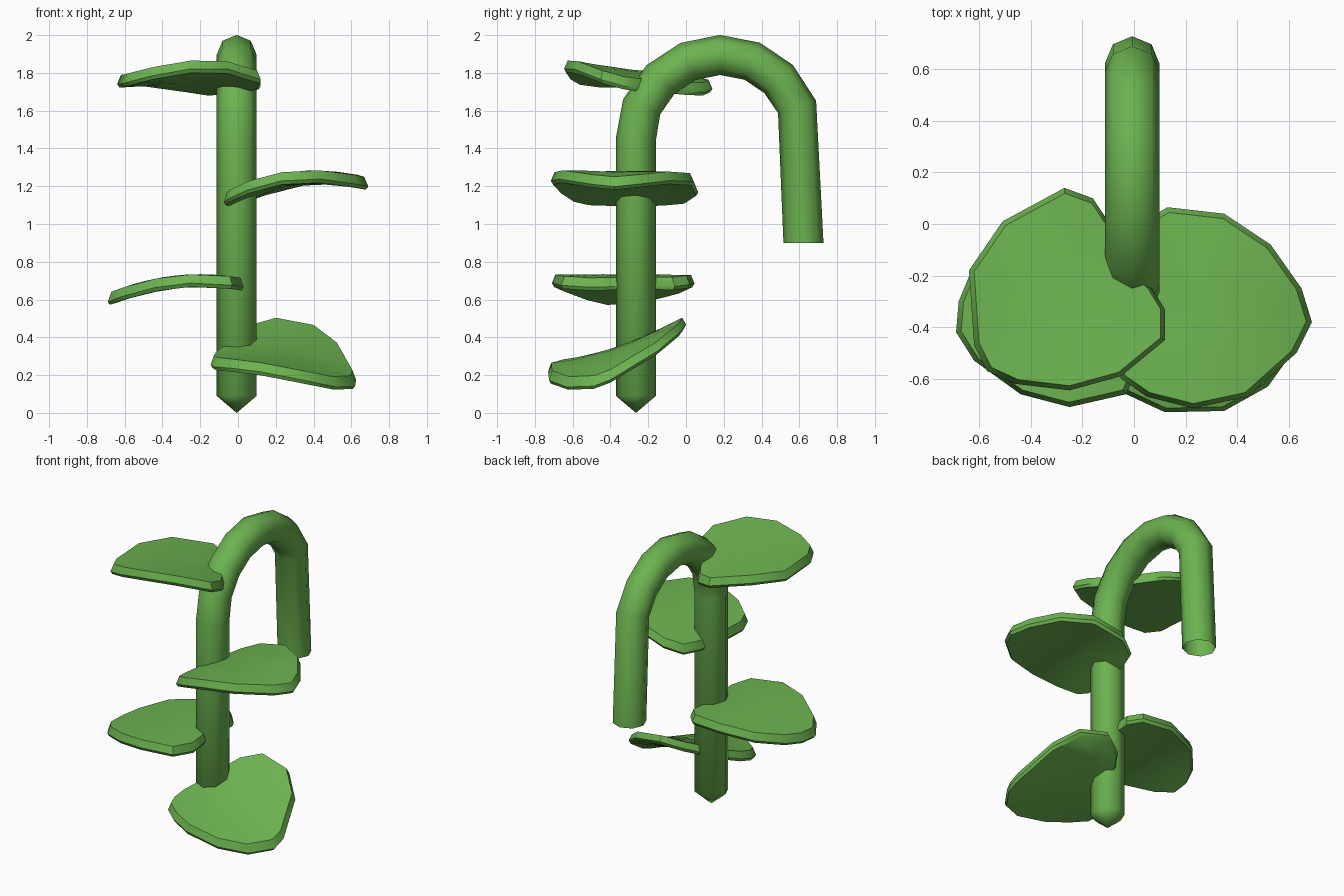
import bpy, bmesh, math
from mathutils import Vector

if "Cube" in bpy.data.objects:
    bpy.data.objects.remove(bpy.data.objects["Cube"])

green = bpy.data.materials.new("leaf green")
green.diffuse_color = (0.15, 0.45, 0.08, 1)
green.use_nodes = True
green.node_tree.nodes["Principled BSDF"].inputs["Base Color"].default_value = green.diffuse_color


def finish(name, bm, angle):
    bmesh.ops.recalc_face_normals(bm, faces=bm.faces[:])
    mesh = bpy.data.meshes.new(name)
    bm.to_mesh(mesh)
    bm.free()
    mesh.materials.append(green)
    ob = bpy.data.objects.new(name, mesh)
    bpy.context.collection.objects.link(ob)
    bpy.ops.object.select_all(action='DESELECT')
    ob.select_set(True)
    bpy.context.view_layer.objects.active = ob
    bpy.ops.object.shade_smooth_by_angle(angle=math.radians(angle))


def bridge(bm, a, b):
    n = len(a)
    for i in range(n):
        j = (i + 1) % n
        bm.faces.new((a[i], a[j], b[j], b[i]))


def fan(bm, ring, tip):
    for i in range(len(ring)):
        bm.faces.new((ring[i], ring[(i + 1) % len(ring)], tip))


# Hooked stalk: eight-sided smooth tube, pointed at the foot, open at the hanging end
path = [(-0.265, 0.09), (-0.265, 1.45), (-0.235, 1.62), (-0.135, 1.765),
        (0.01, 1.86), (0.18, 1.895), (0.35, 1.862), (0.49, 1.768),
        (0.588, 1.62), (0.622, 0.90)]
pts = [Vector((-0.007, y, z)) for y, z in path]
bm = bmesh.new()
rings = []
for i, p in enumerate(pts):
    t = Vector((0, 0, 0))
    if i > 0:
        t += (p - pts[i - 1]).normalized()
    if i < len(pts) - 1:
        t += (pts[i + 1] - p).normalized()
    t.normalize()
    if i == len(pts) - 1:
        t = Vector((0, 0, -1))
    side = Vector((1, 0, 0))
    up = side.cross(t)
    rings.append([bm.verts.new(p + 0.106 * (side * math.cos(k * math.pi / 4) + up * math.sin(k * math.pi / 4)))
                  for k in range(8)])
for a, b in zip(rings, rings[1:]):
    bridge(bm, a, b)
fan(bm, rings[0], bm.verts.new((-0.007, -0.265, 0.0)))
finish("hooked_stalk", bm, 80)


# Leaves: outline seen from above, height rule for the bent middle surface
def leaf(name, outline, height):
    c = sum((Vector(p) for p in outline), Vector((0, 0))) / len(outline)
    bm = bmesh.new()

    def ring(scale, dz):
        out = []
        for p in outline:
            q = c + (Vector(p) - c) * scale
            out.append(bm.verts.new((q.x, q.y, height(q.x, q.y) + dz)))
        return out

    top = [ring(s, 0.034) for s in (0.95, 0.65, 0.33)]
    bottom = [ring(s, -0.032) for s in (0.97, 0.65, 0.33)]
    outer = ring(1.0, -0.012)
    for stack, dz in ((top, 0.034), (bottom, -0.032)):
        bridge(bm, outer, stack[0])
        for a, b in zip(stack, stack[1:]):
            bridge(bm, a, b)
        fan(bm, stack[-1], bm.verts.new((c.x, c.y, height(c.x, c.y) + dz)))
    finish(name, bm, 40)


leaf("top_left_leaf",
     [(-0.27, 0.14), (-0.16, 0.10), (-0.10, 0.01), (-0.03, -0.14), (0.07, -0.25), (0.12, -0.33),
      (0.12, -0.45), (-0.05, -0.59), (-0.25, -0.645), (-0.46, -0.62), (-0.57, -0.57),
      (-0.62, -0.47), (-0.64, -0.18), (-0.51, 0.01)],
     lambda x, y: 1.787 - 0.14 * (y + 0.3) - 0.3 * (x + 0.33) ** 2 - 0.4 * (x + 0.25) * (y + 0.25))

leaf("middle_right_leaf",
     [(0.13, 0.065), (0.35, 0.04), (0.53, -0.08), (0.65, -0.25), (0.69, -0.38), (0.63, -0.50),
      (0.44, -0.67), (0.23, -0.715), (0.05, -0.67), (-0.05, -0.60), (-0.075, -0.52),
      (-0.06, -0.35), (-0.02, -0.12), (0.02, 0.0)],
     lambda x, y: 1.247 - 0.53 * (x - 0.43) ** 2 + 0.14 * (y + 0.33) * (x - 0.43) - 0.01 * (y + 0.33))

leaf("middle_left_leaf",
     [(-0.69, -0.42), (-0.62, -0.53), (-0.44, -0.66), (-0.25, -0.71), (-0.03, -0.66), (0.03, -0.52),
      (0.02, -0.42), (-0.01, -0.25), (0.01, -0.06), (-0.06, 0.02), (-0.28, 0.045), (-0.50, -0.03),
      (-0.63, -0.18), (-0.68, -0.30)],
     lambda x, y: 0.70 - 0.42 * (x + 0.2) ** 2)

leaf("bottom_right_leaf",
     [(-0.13, -0.42), (-0.145, -0.51), (-0.125, -0.58), (-0.03, -0.66), (0.12, -0.73), (0.35, -0.725),
      (0.52, -0.63), (0.62, -0.49), (0.625, -0.40), (0.54, -0.15), (0.41, -0.03), (0.20, 0.0),
      (0.07, -0.07), (-0.07, -0.30)],
     lambda x, y: (0.315 + 0.37 * (y + 0.35) + 0.3 * (y + 0.35) ** 2 - 0.1 * (x - 0.2)
                   - 0.35 * (x - 0.2) ** 2 + 0.2 * (x - 0.2) * (y + 0.35)))
